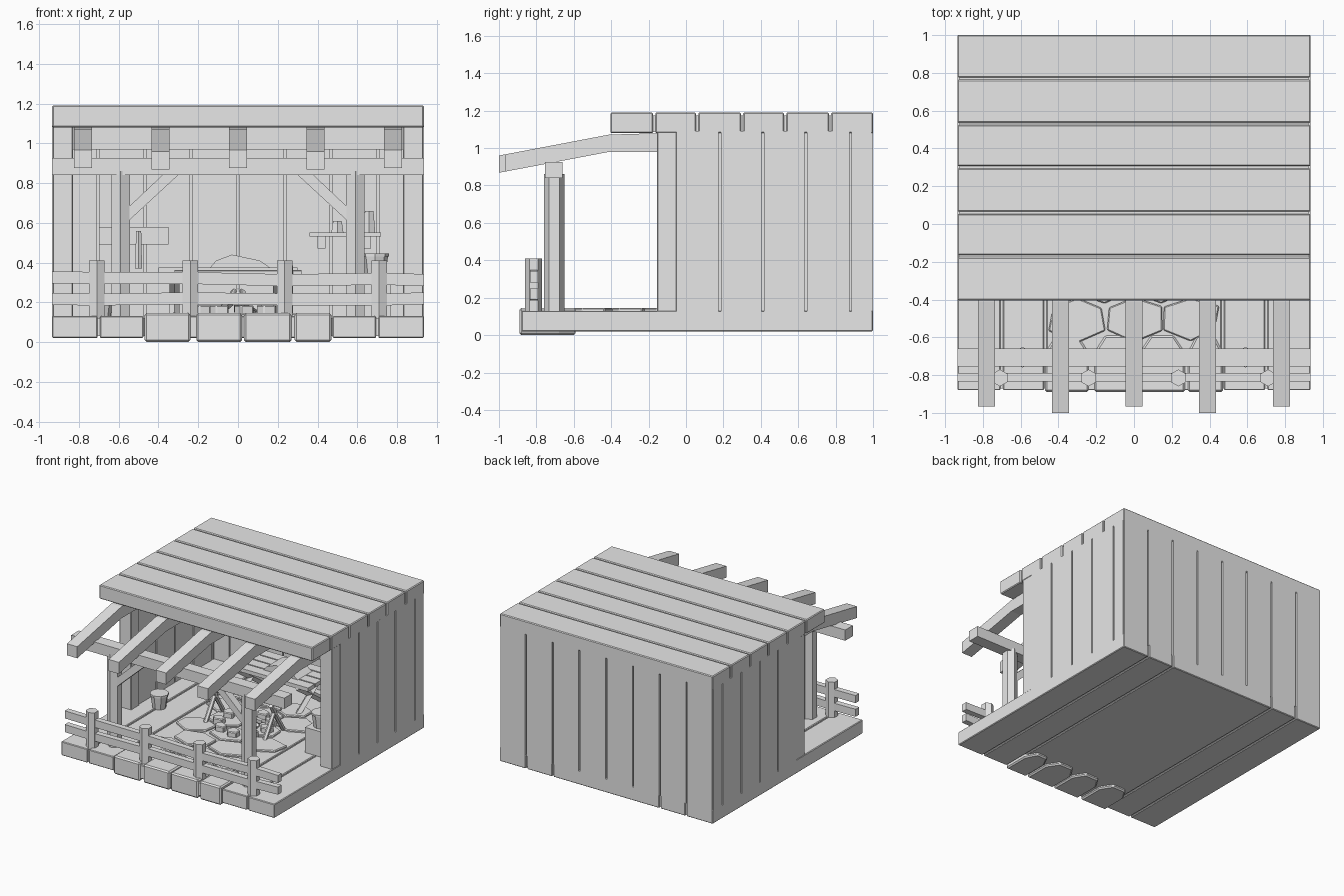
import bpy, bmesh, math, random
from mathutils import Vector

random.seed(4)
old = bpy.data.objects.get("Cube")
if old:
    bpy.data.objects.remove(old, do_unlink=True)

grey = bpy.data.materials.new("plain_grey")
grey.use_nodes = True
grey.diffuse_color = (0.8, 0.8, 0.8, 1)
grey.node_tree.nodes["Principled BSDF"].inputs["Base Color"].default_value = (0.8, 0.8, 0.8, 1)


def finish(name, bm, bevel=0):
    bmesh.ops.recalc_face_normals(bm, faces=bm.faces)
    mesh = bpy.data.meshes.new(name)
    bm.to_mesh(mesh)
    bm.free()
    mesh.materials.append(grey)
    ob = bpy.data.objects.new(name, mesh)
    bpy.context.collection.objects.link(ob)
    if bevel:
        mod = ob.modifiers.new("edge", 'BEVEL')
        mod.width, mod.segments = bevel, 1
    return ob


def box(name, x, y, z, bevel=0):
    """Box from (min, max) pairs."""
    bm = bmesh.new()
    bmesh.ops.create_cube(bm, size=1)
    for v in bm.verts:
        v.co = [r[0] if c < 0 else r[1] for c, r in zip(v.co, (x, y, z))]
    return finish(name, bm, bevel)


def prism(name, outline, offset, bevel=0):
    """Extrude a closed outline along an offset."""
    bm = bmesh.new()
    face = bm.faces.new([bm.verts.new(p) for p in outline])
    out = bmesh.ops.extrude_face_region(bm, geom=[face])
    for v in out["geom"]:
        if isinstance(v, bmesh.types.BMVert):
            v.co += Vector(offset)
    return finish(name, bm, bevel)


def rod(name, a, b, r1, r2=None, sides=6):
    """Tapered rod between two points."""
    a, b = Vector(a), Vector(b)
    bm = bmesh.new()
    bmesh.ops.create_cone(bm, cap_ends=True, segments=sides, radius1=r1,
                          radius2=r1 if r2 is None else r2, depth=(b - a).length)
    ob = finish(name, bm)
    ob.location = (a + b) / 2
    ob.rotation_mode = 'QUATERNION'
    ob.rotation_quaternion = (b - a).to_track_quat('Z', 'Y')
    return ob


def stone(name, x, y, z0, z1, rx, ry, sides=6, wobble=0.12):
    pts = []
    for i in range(sides):
        a = math.tau * (i + 0.5) / sides
        k = 1 + random.uniform(-wobble, wobble)
        pts.append((x + rx * k * math.cos(a), y + ry * k * math.sin(a), z0))
    return prism(name, pts, (0, 0, z1 - z0), 0.006)


def planks(name, edges, make, gap=0.006):
    for i, (a, b) in enumerate(zip(edges, edges[1:])):
        make(f"{name}_{i}", (a + gap, b - gap))


W = 0.935
FLOOR = 0.13

# Floor boards running front to back, over a solid core
box("floor_core", (-W + .01, W - .01), (-.87, .99), (.03, FLOOR - .01))
planks("floor_board", (-W - .006, -.7, -.47, .47, .7, W + .006),
       lambda n, r: box(n, r, (-.88, 1), (.02, FLOOR), .005))

# Roof boards over a core
box("roof_core", (-W + .01, W - .01), (-.39, .99), (1.085, 1.175))
planks("roof_board", (-.41, -.17, .06, .3, .53, .77, 1.006),
       lambda n, r: box(n, (-W, W), r, (1.08, 1.19), .006))

# Side walls
for side, s in (("left", 1), ("right", -1)):
    def span(a, b):
        return tuple(sorted((s * a, s * b)))
    box(side + "_wall_core", span(.855, W - .014), (-.04, .98), (.12, 1.09))
    planks(side + "_wall_board", (-.056, .18, .41, .64, .88, .998),
           lambda n, r: box(n, span(.84, W), r, (.12, 1.09)))
    box(side + "_front_pillar", span(.83, W - .003), (-.155, -.05), (.12, 1.09), .004)

# Back wall
box("back_wall_core", (-.9, .9), (.915, .985), (.12, 1.09))
planks("back_wall_board", [-W] + [i * .235 for i in range(-3, 4)] + [W],
       lambda n, r: box(n, r, (.9, 1), (.12, 1.09)))
box("front_lintel", (-.85, .85), (-.15, -.06), (.97, 1.085))

# Bent porch rafters
for i in range(5):
    x = (i - 2) * .39
    tip = -1 if i % 2 else -.965
    drop = .19 * (-.41 - tip)
    outline = [(-.13, 1.08), (-.41, 1.072), (tip, 1.072 - drop),
               (tip, .98 - drop), (-.41, .98), (-.13, .98)]
    prism(f"rafter_{i}", [(x - .045, y, z) for y, z in outline], (.09, 0, 0))

# Porch beam, posts and braces
box("porch_beam", (-W, W), (-.755, -.66), (.84, .925))
for side, s in (("left", 1), ("right", -1)):
    rod(side + "_porch_post", (s * .59, -.705, FLOOR - .01), (s * .59, -.705, .86), .055)
    prism(side + "_brace", [(s * x, -.735, z) for x, z in
                            ((.55, .61), (.55, .68), (.37, .85), (.29, .85))], (0, .06, 0))

# Fence
for i, x in enumerate((-.71, -.24, .235, .71)):
    rod(f"fence_post_{i}", (x, -.815, FLOOR - .01), (x, -.815, .41), .045)
knots = (-W, -.71, -.24, .235, .71, W)
for row, z in (("lower", .19), ("upper", .285)):
    sag = [random.uniform(-.008, .012) for _ in knots]
    low = [(x, -.835, z + d) for x, d in zip(knots, sag)]
    high = [(x, -.835, z + .06 + d) for x, d in zip(knots, sag)]
    prism(row + "_fence_rail", low + high[::-1], (0, .045, 0))

# Doorstep stones
for i, (a, b) in enumerate(((-.47, -.24), (-.21, .02), (.03, .27), (.285, .47))):
    m, t = (b - a) * .25, .145
    prism(f"step_stone_{i}", [(a, -.89, 0), (b, -.89, 0), (b, -.68, 0), (b - m, -.59, 0),
                              (a + m, -.59, 0), (a, -.68, 0)], (0, 0, t), .01)

# Flagstones on the floor
for row in range(6):
    shift = .12 if row % 2 else 0
    for col in range(-1, 2 if row % 2 == 0 else 1):
        stone(f"flagstone_{row}_{col}", col * .3 + shift * 1.2, -.5 + row * .2,
              FLOOR - .01, .145, .16, .12)

# Fire ring with logs and cooking frame
for i in range(9):
    a = math.tau * i / 9
    stone(f"fire_stone_{i}", .19 * math.cos(a), .08 + .19 * math.sin(a),
          .13, .185, .055, .045, 5)
for i in range(4):
    a = math.pi * i / 4
    c, s = .12 * math.cos(a), .12 * math.sin(a)
    rod(f"fire_log_{i}", (c, .08 + s, .16), (-c * .3, .08 - s * .3, .25), .022)
for s in (-1, 1):
    for d in (-1, 1):
        rod(f"frame_leg_{s}_{d}", (s * .26, .08 + d * .12, .13),
            (s * .26, .08 - d * .04, .38), .018)
rod("frame_bar", (-.32, .08, .35), (.32, .08, .35), .013)

# Slatted work table with crossed legs
for i in range(4):
    y = .45 + i * .09
    box(f"table_slat_{i}", (-.4, .3), (y, y + .08), (.345, .375))
for x in (-.32, .2):
    for a, b in ((.46, .78), (.78, .46)):
        rod(f"table_leg_{x}_{a}", (x, a, .13), (x, b, .35), .025, sides=4)
prism("cloth_heap", [(-.14, .52, .375), (.16, .52, .375), (.11, .52, .41),
                     (-.03, .52, .44), (-.11, .52, .41)], (0, .18, 0))

# Tool board on the back wall, with a mallet
box("tool_board", (-.7, -.35), (.87, .91), (.49, .58))
rod("mallet_handle", (-.5, .85, .37), (-.5, .85, .56), .02, .015)

# Shelf with brackets and jars
box("wall_shelf", (.36, .72), (.74, .91), (.53, .55))
for x in (.42, .65):
    box(f"shelf_bracket_{x}", (x - .02, x + .02), (.78, .91), (.47, .53))
for x, h in ((.5, .06), (.58, .05), (.66, .11)):
    rod(f"jar_{x}", (x, .82, .55), (x, .82, .55 + h), .035, .025)

# Buckets
for x, y, z in ((-.69, .0, .13), (.69, .05, .33)):
    rod(f"bucket_{x}", (x, y, z), (x, y, z + .1), .05, .065, 8)
    rod(f"bucket_rim_{x}", (x, y, z + .1), (x, y, z + .115), .07, .07, 8)
box("bucket_stand", (.61, .77), (-.03, .13), (.13, .33))
